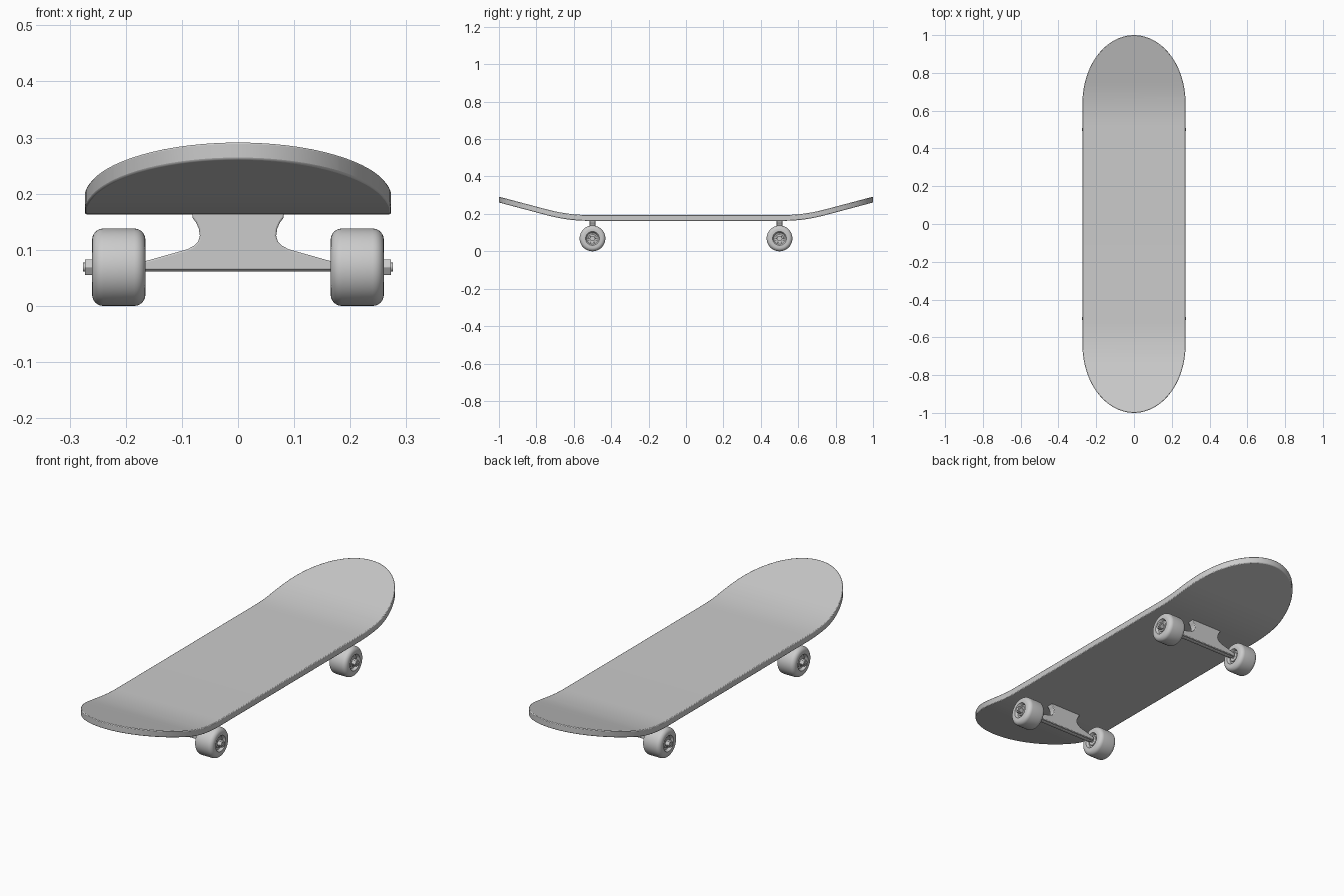
import bpy, bmesh
from math import pi, sin, cos, radians
from mathutils import Matrix, Vector

if "Cube" in bpy.data.objects:
    bpy.data.objects.remove(bpy.data.objects["Cube"])

DECK_Z, DECK_T, HALF_W, END = 0.163, 0.031, 0.273, 0.36
WHEEL_R, TRUCK_Y = 0.069, 0.5


def finish(bm, name, angle=35, bevel=0.0, segments=2):
    bmesh.ops.recalc_face_normals(bm, faces=bm.faces)
    me = bpy.data.meshes.new(name)
    bm.to_mesh(me)
    bm.free()
    ob = bpy.data.objects.new(name, me)
    bpy.context.collection.objects.link(ob)
    bpy.ops.object.select_all(action='DESELECT')
    bpy.context.view_layer.objects.active = ob
    ob.select_set(True)
    if bevel:
        m = ob.modifiers.new("edge_round", 'BEVEL')
        m.width, m.segments = bevel, segments
        m.limit_method, m.angle_limit = 'ANGLE', radians(40)
    bpy.ops.object.shade_smooth_by_angle(angle=radians(angle))
    return ob


def extrude(bm, geom, vec):
    r = bmesh.ops.extrude_face_region(bm, geom=geom)
    verts = [v for v in r['geom'] if isinstance(v, bmesh.types.BMVert)]
    bmesh.ops.translate(bm, verts=verts, vec=vec)


def kick(y):
    # flat middle, curved transition, straight raised ends
    y0, y1, slope = 0.52, 0.74, 0.265
    t = abs(y) - y0
    if t <= 0:
        return 0.0
    span = y1 - y0
    return slope * t * t / (2 * span) if t < span else slope * (t - span / 2)


def deck():
    bm = bmesh.new()
    n = 40
    pts = []
    for s in (1, -1):
        for i in range(n + 1):
            a = pi * i / n
            pts.append((s * HALF_W * cos(a), s * (1 - END + END * sin(a)), DECK_Z))
    bm.faces.new([bm.verts.new(p) for p in pts])
    # cross cuts so the ends can bend
    for y in [0.0] + [s * (0.52 + 0.03 * i) for i in range(15) for s in (1, -1)]:
        bmesh.ops.bisect_plane(bm, geom=bm.verts[:] + bm.edges[:] + bm.faces[:],
                               plane_co=(0, y, 0), plane_no=(0, 1, 0), dist=1e-4)
    for v in bm.verts:
        v.co.z += kick(v.co.y)
    extrude(bm, bm.faces[:], (0, 0, DECK_T))
    finish(bm, "deck", bevel=0.004)


def lathe(name, profile, side, y, steps=48):
    # profile holds (distance along x, radius) pairs
    bm = bmesh.new()
    vs = [bm.verts.new((side * x, 0, r)) for x, r in profile]
    es = [bm.edges.new(p) for p in zip(vs, vs[1:])]
    bmesh.ops.spin(bm, geom=vs + es, cent=(0, 0, 0), axis=(1, 0, 0),
                   angle=2 * pi, steps=steps, use_duplicate=False)
    bmesh.ops.remove_doubles(bm, verts=bm.verts, dist=1e-5)
    bmesh.ops.translate(bm, verts=bm.verts, vec=(0, y, WHEEL_R))
    finish(bm, name)


def rod(name, x0, x1, radius, y, sides, bevel=0.0):
    bm = bmesh.new()
    mat = Matrix.Translation(((x0 + x1) / 2, y, WHEEL_R)) @ Matrix.Rotation(pi / 2, 4, 'Y')
    bmesh.ops.create_cone(bm, cap_ends=True, segments=sides, radius1=radius,
                          radius2=radius, depth=abs(x1 - x0), matrix=mat)
    finish(bm, name, bevel=bevel)


def hanger(name, y):
    # half outline of the truck, mirrored in x and extruded in y
    half = [(0.168, 0.064), (0.168, 0.079), (0.090, 0.101), (0.079, 0.107), (0.071, 0.115),
            (0.068, 0.125), (0.070, 0.138), (0.075, 0.149), (0.081, 0.157), (0.082, 0.166)]
    pts = half + [(-x, z) for x, z in reversed(half)]
    bm = bmesh.new()
    bm.faces.new([bm.verts.new((x, y - 0.016, z)) for x, z in pts])
    extrude(bm, bm.faces[:], (0, 0.032, 0))
    finish(bm, name, bevel=0.003)


def wheel_profile():
    x0, x1, c = 0.165, 0.260, 0.020
    inner = [(x0 + 0.012, 0.006), (x0 + 0.012, 0.030), (x0, 0.037)]
    outer = [(x1, 0.037), (x1 - 0.012, 0.030), (x1 - 0.012, 0.006)]
    arc = [pi / 2 * i / 6 for i in range(7)]
    r = WHEEL_R - c
    left = [(x0 + c - c * cos(a), r + c * sin(a)) for a in arc]
    right = [(x1 - c + c * sin(a), r + c * cos(a)) for a in arc]
    return inner + left + right + outer


deck()
for end, sy in (("front", -1), ("back", 1)):
    y = sy * TRUCK_Y
    hanger(end + "_truck", y)
    rod(end + "_axle", -0.276, 0.276, 0.008, y, 24)
    for side, sx in (("left", -1), ("right", 1)):
        tag = f"{end}_{side}"
        lathe(tag + "_wheel", wheel_profile(), sx, y)
        # bearing disc and axle nut
        rod(tag + "_bearing", sx * 0.172, sx * 0.252, 0.023, y, 32, 0.002)
        rod(tag + "_nut", sx * 0.250, sx * 0.273, 0.016, y, 6, 0.001)
